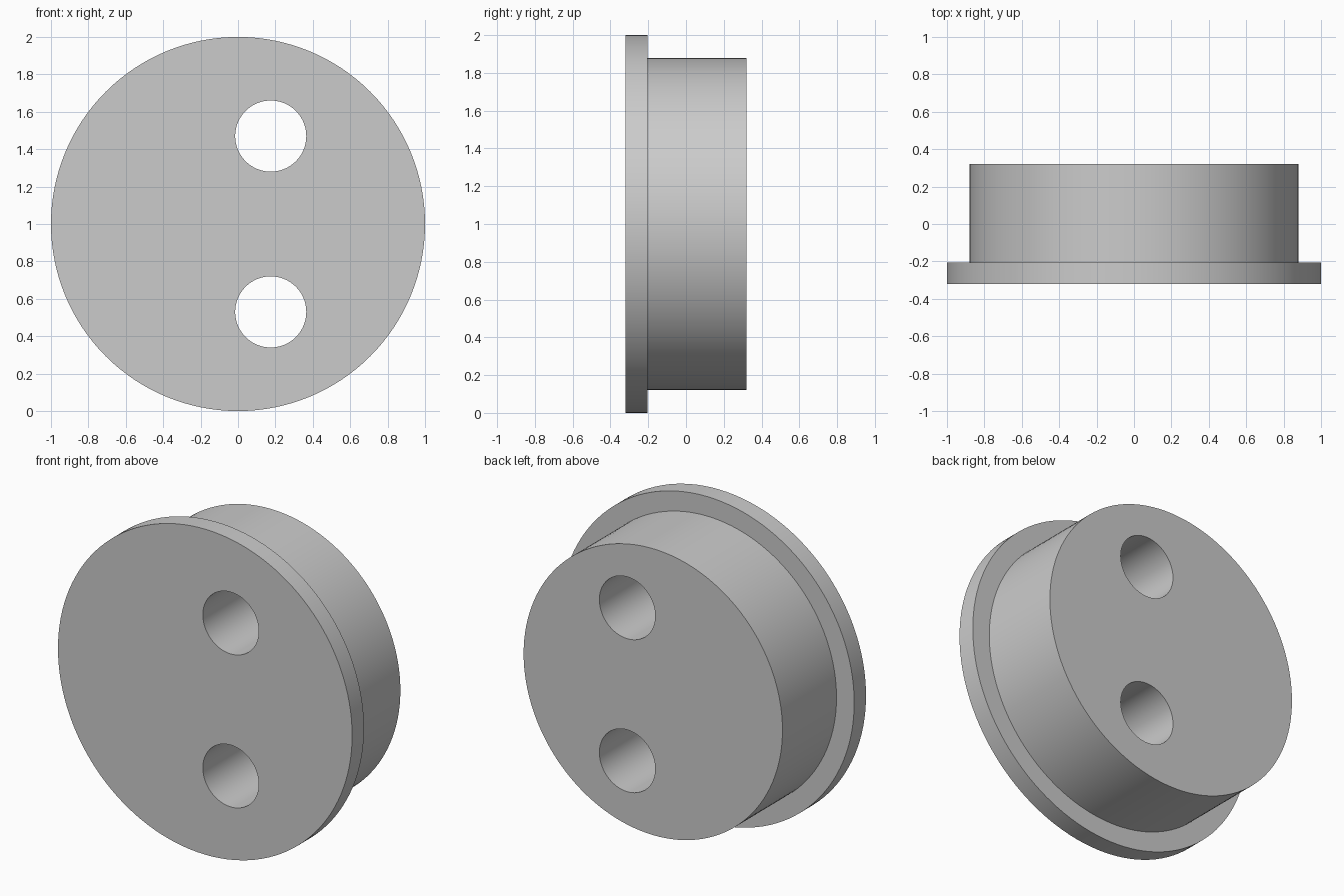
import bpy
import bmesh
from math import pi
from mathutils import Matrix, Vector

if "Cube" in bpy.data.objects:
    bpy.data.objects.remove(bpy.data.objects["Cube"])

SEGMENTS = 128
FRONT, STEP, BACK = -0.32, -0.205, 0.32
FLANGE_R, BODY_R, HOLE_R = 1.0, 0.88, 0.19
HOLE_X, HOLE_OFFSET = 0.175, 0.47

grey = bpy.data.materials.new("plain grey")
grey.use_nodes = True
colour = (0.6, 0.6, 0.6, 1)
grey.diffuse_color = colour
grey.node_tree.nodes["Principled BSDF"].inputs["Base Color"].default_value = colour


def lathe(name, profile, x, z):
    """Turn a (radius, y) profile about the y axis and place it."""
    bm = bmesh.new()
    verts = [bm.verts.new((r, y, 0)) for r, y in profile]
    edges = [bm.edges.new(pair) for pair in zip(verts, verts[1:])]
    bmesh.ops.spin(bm, geom=verts + edges, cent=(0, 0, 0), axis=(0, 1, 0),
                   angle=2 * pi, steps=SEGMENTS, use_merge=True)
    bmesh.ops.remove_doubles(bm, verts=bm.verts, dist=0.0001)
    # Close both ends with flat discs
    bmesh.ops.holes_fill(bm, edges=[e for e in bm.edges if e.is_boundary], sides=0)
    bmesh.ops.recalc_face_normals(bm, faces=bm.faces)
    bmesh.ops.transform(bm, matrix=Matrix.Translation(Vector((x, 0, z))), verts=bm.verts)
    mesh = bpy.data.meshes.new(name)
    bm.to_mesh(mesh)
    bm.free()
    mesh.materials.append(grey)
    obj = bpy.data.objects.new(name, mesh)
    bpy.context.collection.objects.link(obj)
    return obj


# Flanged plug: wide front rim stepping down to the body
plug = lathe("flanged_plug", [(FLANGE_R, FRONT), (FLANGE_R, STEP),
                              (BODY_R, STEP), (BODY_R, BACK)], 0, FLANGE_R)
bpy.context.view_layer.objects.active = plug
plug.select_set(True)

# Two through holes, one above the other
for side in (1, -1):
    cutter = lathe("hole_cutter", [(HOLE_R, FRONT - 0.1), (HOLE_R, BACK + 0.1)],
                   HOLE_X, FLANGE_R + side * HOLE_OFFSET)
    cutter.hide_render = True
    cut = plug.modifiers.new("through_hole", 'BOOLEAN')
    cut.operation = 'DIFFERENCE'
    cut.solver = 'EXACT'
    cut.object = cutter
    bpy.ops.object.modifier_apply(modifier=cut.name)
    bpy.data.objects.remove(cutter)

bpy.ops.object.shade_smooth_by_angle(angle=pi / 6)
